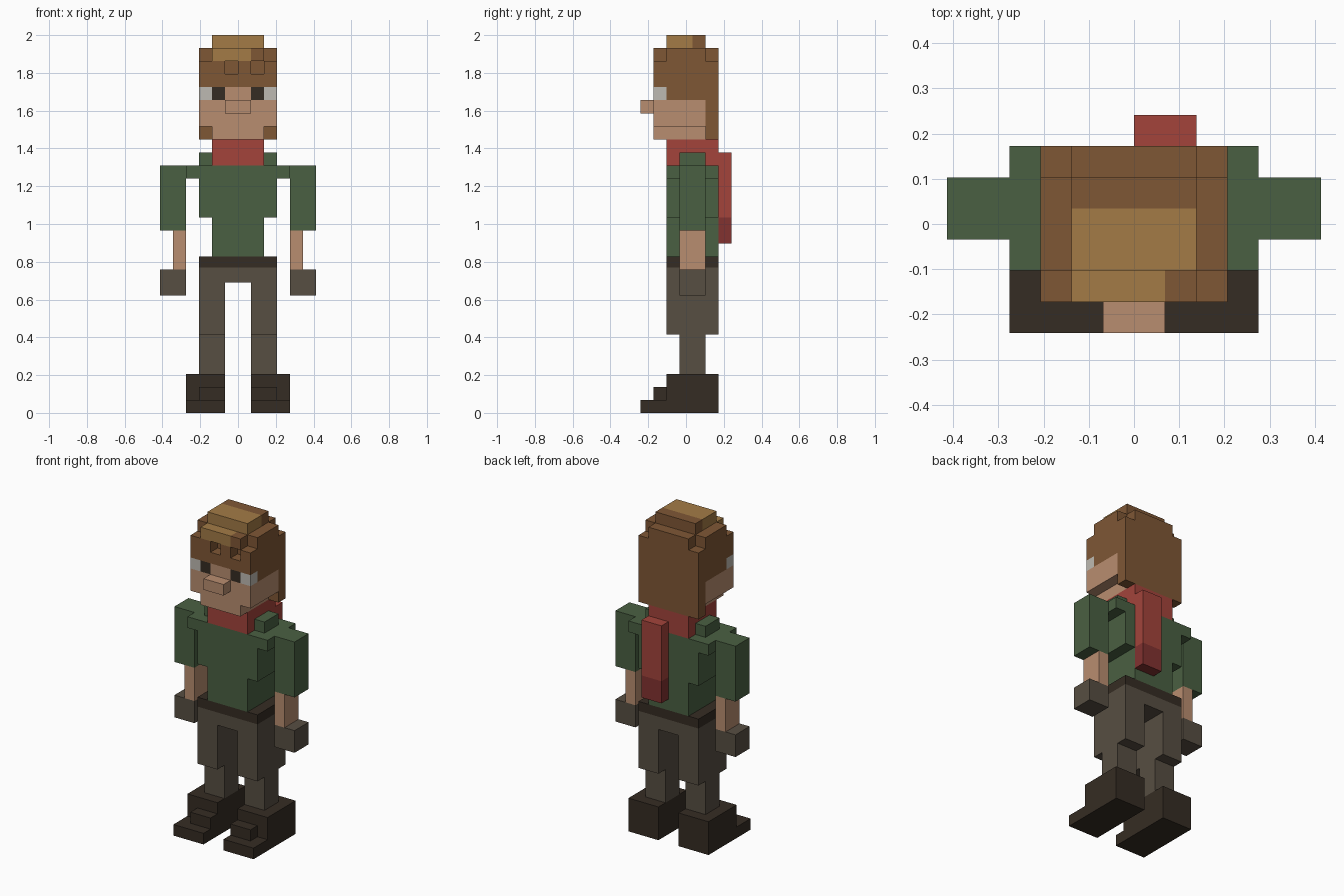
import bpy
import bmesh

cube = bpy.data.objects.get("Cube")
if cube:
    bpy.data.objects.remove(cube, do_unlink=True)

UNIT = 2 / 29          # edge of one block
DEPTH_CENTRE = 3.5     # depth is counted in blocks from the front


def to_linear(c):
    c /= 255
    return c / 12.92 if c <= 0.04045 else ((c + 0.055) / 1.055) ** 2.4


def material(name, *rgb):
    mat = bpy.data.materials.new(name)
    mat.use_nodes = True
    colour = tuple(to_linear(c) for c in rgb) + (1.0,)
    mat.diffuse_color = colour
    shader = next(n for n in mat.node_tree.nodes if n.type == 'BSDF_PRINCIPLED')
    shader.inputs["Base Color"].default_value = colour
    return mat


SKIN = material("skin", 185, 141, 112)
GREEN = material("shirt green", 74, 96, 66)
RED = material("scarf red", 163, 68, 59)
DARK_RED = material("scarf dark red", 130, 50, 48)
BROWN = material("hair brown", 127, 87, 53)
TAN = material("hair tan", 163, 123, 70)
GREY = material("trouser grey brown", 87, 78, 66)
DARK = material("leather dark", 53, 44, 35)
WHITE = material("eye white", 190, 186, 178)


def part(name, mat, *boxes, side=1):
    """One object made of blocks, each given as x, y and z ranges."""
    bm = bmesh.new()
    for xs, ys, zs in boxes:
        verts = bmesh.ops.create_cube(bm, size=1)["verts"]
        for v in verts:
            x, y, z = (r[0] if c < 0 else r[1] for r, c in zip((xs, ys, zs), v.co))
            v.co = (side * x * UNIT, (y - DEPTH_CENTRE) * UNIT, z * UNIT)
    bmesh.ops.recalc_face_normals(bm, faces=bm.faces)
    mesh = bpy.data.meshes.new(name)
    bm.to_mesh(mesh)
    bm.free()
    mesh.materials.append(mat)
    obj = bpy.data.objects.new(name, mesh)
    bpy.context.collection.objects.link(obj)
    return obj


BODY = (2, 6)      # depth of the torso
LIMB = (3, 5)      # depth of the arms and lower legs
FACE = (1, 2)      # front layer of the head
BELT_LOW = 11.15

# Limbs and eyes, once per side
for label, s in (("left", 1), ("right", -1)):
    part(label + "_boot", DARK,
         ((1, 4), BODY, (0, 3)),
         ((1, 4), (0, 2), (0, 1)),
         ((1, 3), (1, 2), (1, 2)), side=s)
    part(label + "_lower_leg", GREY, ((1, 3), LIMB, (3, 6)), side=s)
    part(label + "_upper_leg", GREY, ((1, 3), BODY, (6, BELT_LOW)), side=s)
    part(label + "_sleeve", GREEN,
         ((4, 6), LIMB, (14, 19)),
         ((3, 4), BODY, (18, 19)), side=s)
    part(label + "_collar", GREEN, ((2, 3), LIMB, (19, 20)), side=s)
    part(label + "_forearm", SKIN, ((4, 5), LIMB, (11, 14)), side=s)
    part(label + "_glove", GREY, ((4, 6), LIMB, (9, 11)), side=s)
    part(label + "_eye_white", WHITE, ((2, 3), FACE, (24, 25)), side=s)
    part(label + "_pupil", DARK, ((1, 2), FACE, (24, 25)), side=s)

# Torso
part("hips", GREY, ((-1, 1), BODY, (10, BELT_LOW)))
part("belt", DARK, ((-3, 3), BODY, (BELT_LOW, 12)))
part("shirt", GREEN,
     ((-2, 2), BODY, (12, 15)),
     ((-3, 3), BODY, (15, 19)))

# Scarf with its hanging tail
part("scarf", RED, ((-2, 2), BODY, (19, 21)))
part("scarf_tail", RED, ((0, 2), (6, 7), (15, 20)))
part("scarf_tail_end", DARK_RED, ((0, 2), (6, 7), (13, 15)))

# Face
part("jaw", SKIN, ((-2, 2), (1, 5), (21, 22)))
part("cheeks", SKIN, ((-3, 3), (1, 5), (22, 24)))
part("nose_bridge", SKIN, ((-1, 1), FACE, (24, 25)))
part("nose", SKIN, ((-1, 1), (0, 1), (23, 24)))

# Hair, with two notches in the fringe
part("back_hair", BROWN,
     ((-3, 3), (5, 6), (21, 24)),
     ((-3, 3), BODY, (24, 27)))
part("fringe", BROWN,
     ((-3, 3), FACE, (25, 26)),
     *((xs, FACE, (26, 27)) for xs in ((-3, -1), (0, 1), (2, 3))))
part("crown", BROWN,
     ((-3, 3), (2, 5), (27, 28)),
     ((-2, 2), (5, 6), (27, 28)),
     ((1, 2), FACE, (27, 28)),
     ((-2, 2), (4, 5), (28, 29)))
part("light_fringe", TAN, ((-2, 1), FACE, (27, 28)))
part("light_crown", TAN, ((-2, 2), (2, 4), (28, 29)))
